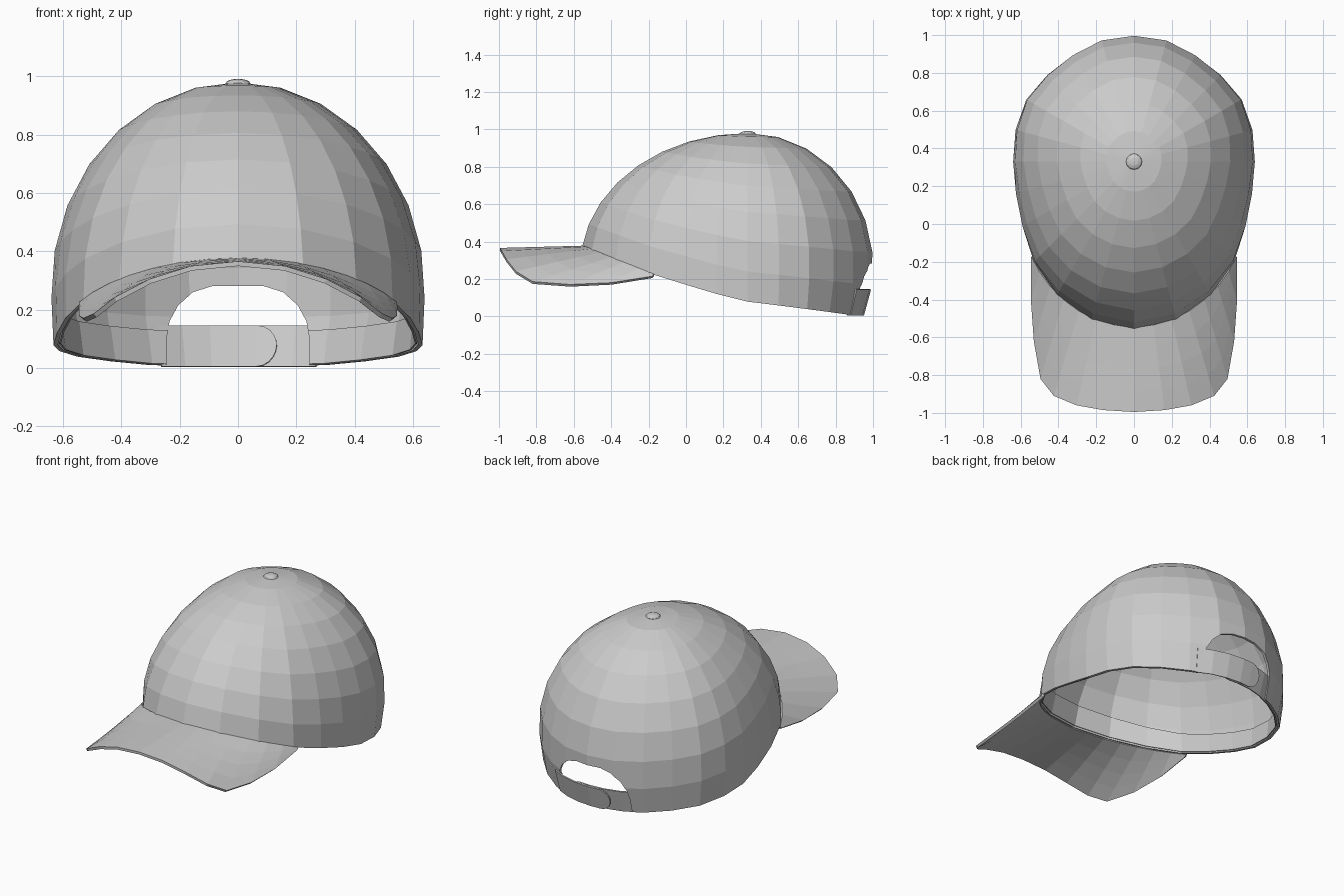
import bpy, bmesh, math
from mathutils import Vector

if "Cube" in bpy.data.objects:
    bpy.data.objects.remove(bpy.data.objects["Cube"])

CY, CZ, H = 0.33, 0.27, 0.71          # crown centre and dome height
# outline radius every 15 degrees, from front (0) to back (180)
OUTLINE = [.895, .87, .814, .75, .684, .647, .64, .65, .66, .652, .654, .668, .67]
RIM = [(-0.56, .37), (-0.17, .22), (0.28, .085), (0.9, .01), (1.1, .0)]   # (y, z)


def radius(a):
    a = abs((a + 180) % 360 - 180) / 15
    i = min(int(a), 11)
    return OUTLINE[i] + (OUTLINE[i + 1] - OUTLINE[i]) * (a - i)


def rim_z(a):
    y = CY - radius(a) * math.cos(math.radians(a))
    y = max(y, RIM[0][0])
    for (y0, z0), (y1, z1) in zip(RIM, RIM[1:]):
        if y <= y1:
            return z0 + (z1 - z0) * (y - y0) / (y1 - y0)


def surf(a, z, off=0.0):
    """Point on the dome at angle a (degrees from front) and height z."""
    c = math.cos(math.radians(a))
    f = math.sqrt(max(0, 1 - ((z - CZ) / H) ** 2))
    if z < CZ:
        f = 1 - (0.3 + 0.7 * max(0, -c)) * (1 - f)
    r = radius(a) * f + off
    return Vector((r * math.sin(math.radians(a)), CY - r * c, z))


def sheet(name, rows, closed=False, pole=None, thick=0.015, offset=-1):
    """Skin rows of points into a thickened sheet."""
    bm = bmesh.new()
    vs = [[bm.verts.new(p) for p in row] for row in rows]
    n = len(rows[0])
    cols = range(n if closed else n - 1)
    for r0, r1 in zip(vs, vs[1:]):
        for j in cols:
            k = (j + 1) % n
            bm.faces.new((r0[j], r0[k], r1[k], r1[j]))
    if pole:
        p = bm.verts.new(pole)
        for j in cols:
            bm.faces.new((p, vs[0][(j + 1) % n], vs[0][j]))
    bmesh.ops.remove_doubles(bm, verts=bm.verts, dist=1e-5)
    bmesh.ops.recalc_face_normals(bm, faces=bm.faces)
    me = bpy.data.meshes.new(name)
    bm.to_mesh(me)
    bm.free()
    ob = bpy.data.objects.new(name, me)
    bpy.context.collection.objects.link(ob)
    if thick:
        m = ob.modifiers.new("thickness", 'SOLIDIFY')
        m.thickness, m.offset = thick, offset
    return ob


# Crown: 24 columns around, 8 rings down to the sloping rim
ANGLES = [15 * i for i in range(24)]
rows = []
for i in range(1, 9):
    row = []
    for a in ANGLES:
        t = math.acos((rim_z(a) - CZ) / H) * i / 8
        row.append(surf(a, CZ + H * math.cos(t)))
    rows.append(row)
crown = sheet("crown", rows, closed=True, pole=(0, CY, CZ + H))

# Inner sweatband following the rim
band = sheet("sweatband", [[surf(a, rim_z(a) + h, -0.02) for a in ANGLES]
                           for h in (0.004, 0.12)], closed=True, thick=0.006)

# Arched opening at the back, cut through crown and sweatband
half = [(.245, -.2), (.245, .1), (.235, .16), (.205, .215), (.155, .26), (.085, .282)]
arch = half + [(-x, z) for x, z in reversed(half)]
bm = bmesh.new()
face = bm.faces.new([bm.verts.new((x, 0.6, z)) for x, z in arch])
ext = bmesh.ops.extrude_face_region(bm, geom=[face])["geom"]
bmesh.ops.translate(bm, vec=(0, 0.7, 0),
                    verts=[g for g in ext if isinstance(g, bmesh.types.BMVert)])
bmesh.ops.recalc_face_normals(bm, faces=bm.faces)
me = bpy.data.meshes.new("opening_cutter")
bm.to_mesh(me)
bm.free()
cutter = bpy.data.objects.new("opening_cutter", me)
bpy.context.collection.objects.link(cutter)
cutter.hide_render = True
for ob in (crown, band):
    m = ob.modifiers.new("opening", 'BOOLEAN')
    m.operation, m.solver, m.object = 'DIFFERENCE', 'EXACT', cutter
    bpy.context.view_layer.objects.active = ob
    for mod in [m.name for m in ob.modifiers]:
        bpy.ops.object.modifier_apply(modifier=mod)
bpy.data.objects.remove(cutter)

# Brim: lofted between the front rim and its outer edge
OUTER = [(0, -.995, .358), (.16, -.985, .342), (.3, -.96, .298), (.42, -.91, .235),
         (.49, -.82, .18), (.525, -.62, .165), (.54, -.4, .175), (.54, -.18, .21)]
inner = [surf(47 * i / 7, rim_z(47 * i / 7), -0.006) for i in range(8)]
rows = []
for k in range(5):
    right = [p.lerp(Vector(q), k / 4) for p, q in zip(inner, OUTER)]
    rows.append([Vector((-p.x, p.y, p.z)) for p in right[:0:-1]] + right)
sheet("brim", rows, thick=0.016, offset=0)


# Two overlapping straps with rounded ends
def strap(name, side, off):
    xs = [-.29, -.2, -.1, 0, .07] + [.07 + .07 * math.sin(math.radians(d))
                                     for d in (20, 40, 60, 75, 88)]
    rows = [[], []]
    for x in xs:
        h = .07 * math.sqrt(max(0, 1 - (max(0, x - .07) / .07) ** 2))
        a = 180 - math.degrees(math.asin(x * side / .66))
        for row, s in zip(rows, (-1, 1)):
            row.append(surf(a, .075 + s * h, off))
    sheet(name, rows, thick=0.008, offset=0)


strap("inner_strap", 1, -0.018)
strap("outer_strap", -1, -0.004)

# Top button
bpy.ops.mesh.primitive_uv_sphere_add(segments=12, ring_count=6, radius=1,
                                     location=(0, CY, CZ + H - 0.004))
button = bpy.context.object
button.name = "top_button"
button.scale = (.043, .043, .016)
